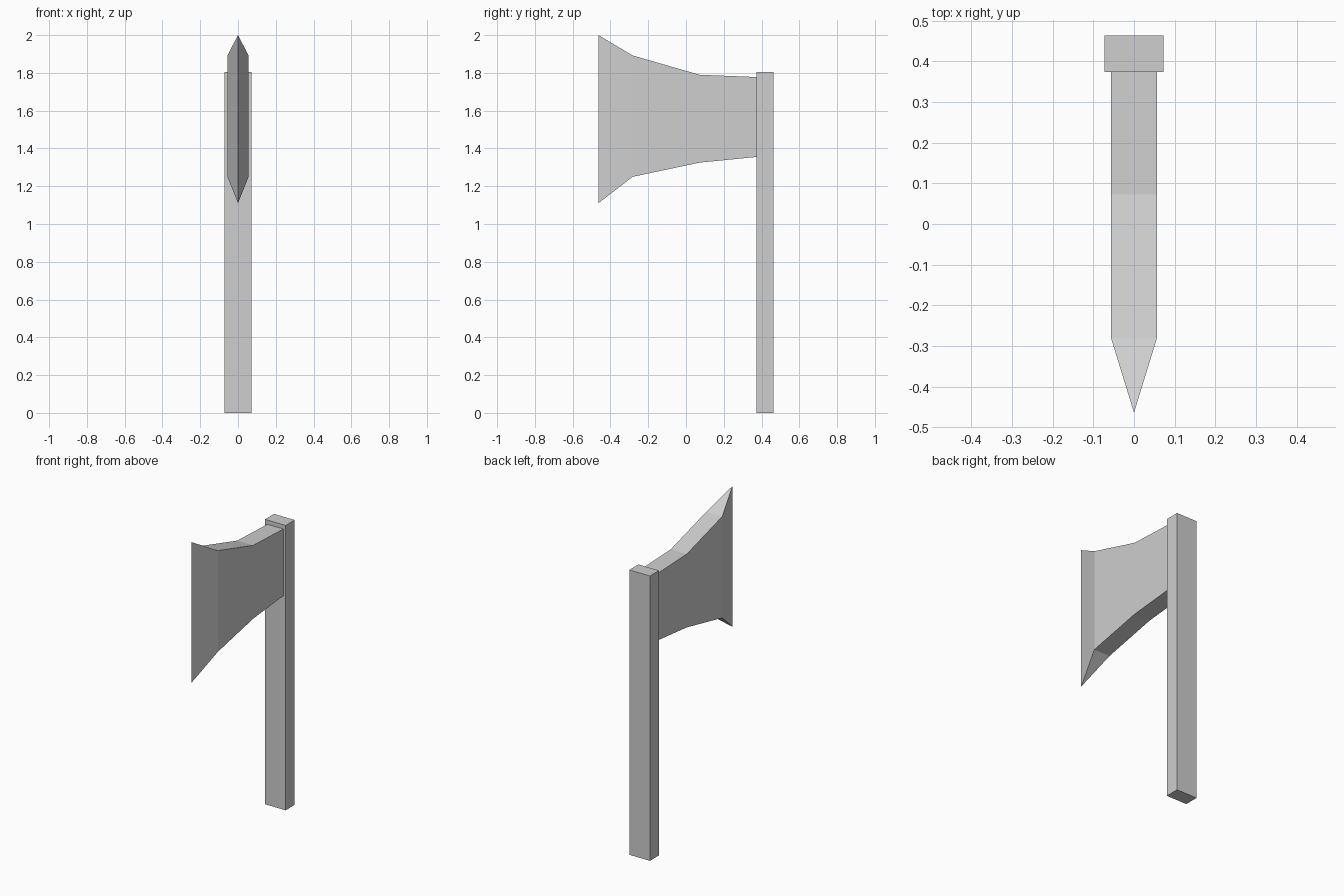
import bpy
import bmesh

cube = bpy.data.objects.get("Cube")
if cube:
    bpy.data.objects.remove(cube, do_unlink=True)

grey = bpy.data.materials.new("plain grey")
grey.use_nodes = True
colour = (0.62, 0.62, 0.62, 1)
grey.diffuse_color = colour
grey.node_tree.nodes["Principled BSDF"].inputs["Base Color"].default_value = colour


def add_object(name, bm):
    bmesh.ops.recalc_face_normals(bm, faces=bm.faces)
    mesh = bpy.data.meshes.new(name)
    bm.to_mesh(mesh)
    bm.free()
    mesh.materials.append(grey)
    obj = bpy.data.objects.new(name, mesh)
    bpy.context.collection.objects.link(obj)
    return obj


# Handle: a straight rectangular post
bm = bmesh.new()
bmesh.ops.create_cube(bm, size=1)
for v in bm.verts:
    v.co.x *= 0.144
    v.co.y = v.co.y * 0.09 + 0.419
    v.co.z = (v.co.z + 0.5) * 1.805
add_object("handle", bm)

# Axe head: rectangular sections (y, half width, bottom, top) flaring forward
sections = [
    (0.374, 0.056, 1.355, 1.778),
    (0.072, 0.056, 1.325, 1.79),
    (-0.282, 0.056, 1.25, 1.892),
]
bm = bmesh.new()
rings = []
for y, w, low, high in sections:
    corners = [(-w, low), (w, low), (w, high), (-w, high)]
    rings.append([bm.verts.new((x, y, z)) for x, z in corners])
bm.faces.new(rings[0])
for a, b in zip(rings, rings[1:]):
    for i in range(4):
        j = (i + 1) % 4
        bm.faces.new((a[i], a[j], b[j], b[i]))

# Cutting edge: the last section tapers to one upright line
low = bm.verts.new((0, -0.464, 1.11))
high = bm.verts.new((0, -0.464, 2.0))
bl, br, tr, tl = rings[-1]
bm.faces.new((bl, br, low))
bm.faces.new((tr, tl, high))
bm.faces.new((br, tr, high, low))
bm.faces.new((tl, bl, low, high))
add_object("axe_head", bm)
